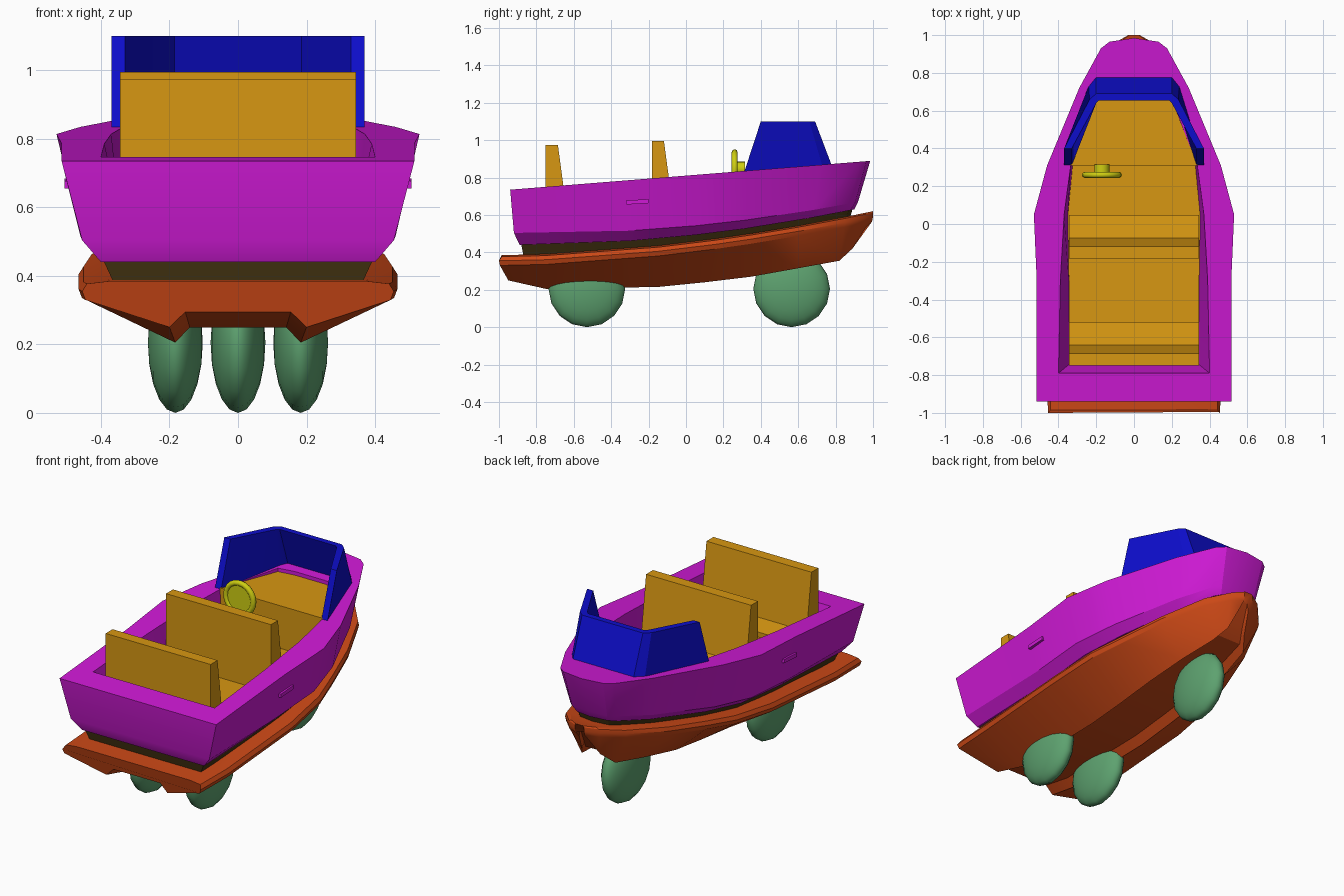
import bpy, bmesh, math

if "Cube" in bpy.data.objects:
    bpy.data.objects.remove(bpy.data.objects["Cube"])


def material(name, rgb):
    m = bpy.data.materials.new(name)
    m.diffuse_color = (*rgb, 1)
    m.use_nodes = True
    m.node_tree.nodes["Principled BSDF"].inputs["Base Color"].default_value = m.diffuse_color
    return m


MAGENTA = material("magenta", (0.62, 0.01, 0.66))
ORANGE = material("orange", (0.6, 0.065, 0.008))
BROWN = material("brown", (0.06, 0.035, 0.006))
YELLOW = material("yellow", (0.68, 0.31, 0.006))
BLUE = material("blue", (0.004, 0.004, 0.6))
GREEN = material("green", (0.11, 0.36, 0.16))
LIME = material("lime", (0.62, 0.62, 0.006))


def finish(ob, name, mat, angle=25):
    ob.name = name
    ob.data.materials.append(mat)
    bpy.ops.object.select_all(action='DESELECT')
    ob.select_set(True)
    bpy.context.view_layer.objects.active = ob
    bpy.ops.object.shade_smooth_by_angle(angle=math.radians(angle))
    return ob


def loft(name, rings, mat, angle=25):
    """Skin closed rings of equal length and cap both ends."""
    bm = bmesh.new()
    vs = [[bm.verts.new(p) for p in r] for r in rings]
    n = len(rings[0])
    for a, b in zip(vs, vs[1:]):
        for i in range(n):
            j = (i + 1) % n
            bm.faces.new((a[i], a[j], b[j], b[i]))
    bm.faces.new(vs[0])
    bm.faces.new(vs[-1])
    bmesh.ops.recalc_face_normals(bm, faces=bm.faces)
    me = bpy.data.meshes.new(name)
    bm.to_mesh(me)
    bm.free()
    ob = bpy.data.objects.new(name, me)
    bpy.context.collection.objects.link(ob)
    return finish(ob, name, mat, angle)


def mirror(half):
    """Mirror a half ring across x = 0."""
    return half + [(-p[0], *p[1:]) for p in reversed(half) if p[0] > 1e-6]


def ring(outline, zf, sx=1, sy=1):
    return mirror([(x * sx, y * sy, zf(y)) for x, y in outline])


# sheer lines: height along the boat
def rim_z(y): return 0.735 + 0.08 * (y + 0.94)
def sill_z(y): return 0.44 + 0.19 * (max(y + 0.9, 0) / 1.8) ** 2
def base_z(y): return 0.385 + 0.235 * (max(y + 1, 0) / 2) ** 1.8


# upper hull tub, with rim and inner walls
top = [(.515, -.94), (.515, -.3), (.53, .05), (.46, .31), (.29, .72), (.175, .93), (.13, .965), (0, .985)]
chine = [(.455, -.92), (.46, -.3), (.465, .05), (.405, .31), (.26, .68), (.15, .87), (.115, .905), (0, .92)]
sill = [(.40, -.89), (.40, -.3), (.40, .05), (.345, .31), (.225, .66), (.13, .85), (.1, .88), (0, .90)]
inner = [(.40, -.79), (.39, -.3), (.37, .05), (.335, .31), (.215, .62), (.2, .66), (.1, .675), (0, .675)]
floor = [(.345, -.745), (.345, -.3), (.35, .05), (.325, .31), (.21, .62), (.195, .655), (.1, .67), (0, .67)]
loft("upper_hull", [ring(sill, sill_z), ring(chine, lambda y: sill_z(y) + 0.05 - 0.015 * y),
                    ring(top, rim_z), ring(inner, rim_z), ring(floor, lambda y: 0.58)], MAGENTA)

# recessed dark band between the hulls
loft("hull_band", [ring(sill, lambda y: base_z(y) - 0.03, 0.88, 0.97), ring(sill, lambda y: sill_z(y) + 0.003, 0.98, 0.99)], BROWN)

# lower twin-keel hull: y, half width, keel y, keel x, keel z
stations = [(-1, .455, -.95, .20, .25), (-.75, .465, -.75, .183, .205), (-.15, .465, -.15, .183, .215),
            (.15, .44, .1, .18, .24), (.35, .385, .35, .178, .27), (.6, .31, .6, .15, .315),
            (.85, .2, .82, .11, .355), (.96, .1, .89, .06, .42), (1, .03, .96, .03, .53)]
rings = []
for y, w, yk, k, zk in stations:
    z = base_z(y)
    inset = max(y, -.985)
    rings.append(mirror([(w * .82, inset, z), (w * .97, inset, z - .008), (w, y, z - .03),
                         (w * .98, y * .995, z - .055), (k, yk, zk), (k * .77, yk, zk + .045)]))
loft("lower_hull", rings, ORANGE)

# cabin floor
loft("cabin_floor", [ring(floor, lambda y: 0.57), ring(floor, lambda y: 0.59)], YELLOW)

# two bench seats with raked backs
bench = [(-.75, .975), (-.685, .975), (-.64, .64), (-.52, .62), (-.52, .57), (-.75, .57)]
for name, dy, dz in (("rear_bench", 0, 0), ("front_bench", .567, .02)):
    loft(name, [[(x, y + dy, z + dz) for y, z in bench] for x in (-.345, .345)], YELLOW)

# dashboard deck
dash = mirror([(.337, .31), (.197, .675)])
loft("dashboard", [[(x, y, z) for x, y in dash] for z in (.58, .843)], YELLOW)

# wrap-around windscreen: outer bottom, outer top, inner top, inner bottom
posts = [((.37, .31), (.37, .40), (.33, .40), (.33, .31)),
         ((.24, .73), (.235, .66), (.2, .64), (.208, .70)),
         ((.2, .78), (.2, .69), (.185, .655), (.185, .735))]
right = [[(x, y, rim_z(y) - .01 if i in (0, 3) else 1.1) for i, (x, y) in enumerate(p)] for p in posts]
left = [[(-x, y, z) for x, y, z in p] for p in reversed(right)]
loft("windscreen", right + left, BLUE)

# steering wheel: rim, disc and hub
sx, sz = -.17, .845
bpy.ops.mesh.primitive_torus_add(major_radius=.09, minor_radius=.016, major_segments=20, minor_segments=8,
                                 location=(sx, .26, sz), rotation=(math.pi / 2, 0, 0))
finish(bpy.context.object, "steering_wheel_rim", LIME, 60)
for name, r, d, y in (("steering_wheel_disc", .09, .016, .262), ("steering_hub", .04, .06, .285)):
    bpy.ops.mesh.primitive_cylinder_add(vertices=16, radius=r, depth=d, location=(sx, y, sz),
                                        rotation=(math.pi / 2, 0, 0))
    finish(bpy.context.object, name, LIME, 40)

# small side handles
for s in (-1, 1):
    bpy.ops.mesh.primitive_cube_add(size=1, location=(s * .496, -.26, .67), rotation=(.06, 0, 0))
    bpy.context.object.scale = (.02, .12, .022)
    finish(bpy.context.object, "side_handle", MAGENTA)

# flattened round wheels
for name, x, y in (("bow_wheel", 0, .565), ("left_wheel", -.183, -.53), ("right_wheel", .183, -.53)):
    bpy.ops.mesh.primitive_uv_sphere_add(segments=16, ring_count=10, radius=1, location=(x, y, .205),
                                         rotation=(0, math.pi / 2, 0))
    bpy.context.object.scale = (.205, .205, .08)
    finish(bpy.context.object, name, GREEN, 60)
